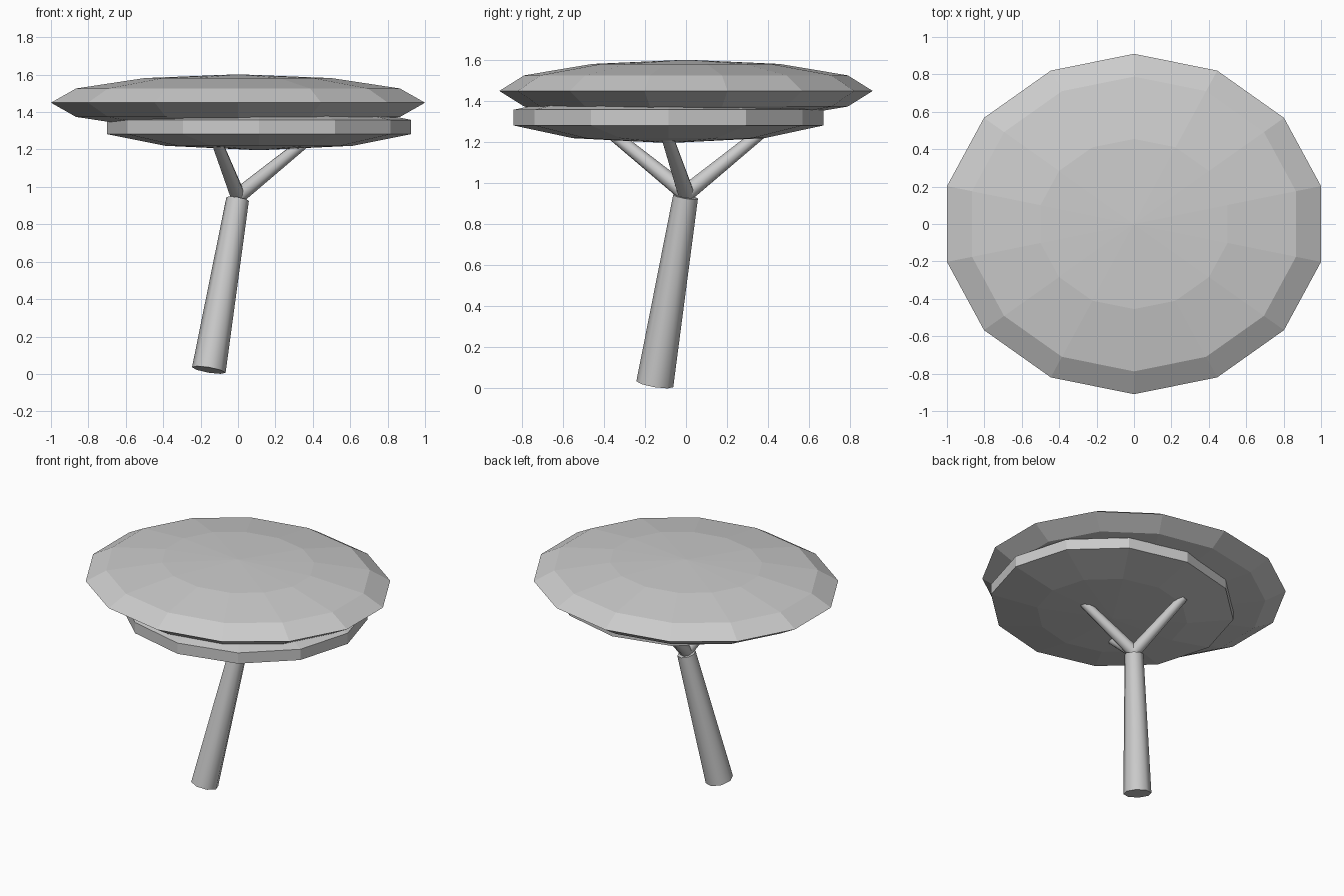
import bpy, bmesh
from math import sin, cos, pi
from mathutils import Vector

if "Cube" in bpy.data.objects:
    bpy.data.objects.remove(bpy.data.objects["Cube"])


def add_object(name, bm):
    bmesh.ops.recalc_face_normals(bm, faces=bm.faces)
    mesh = bpy.data.meshes.new(name)
    bm.to_mesh(mesh)
    bm.free()
    obj = bpy.data.objects.new(name, mesh)
    bpy.context.collection.objects.link(obj)
    return obj


def canopy(name, sides, rings, centre, radii):
    """Flat-shaded squashed globe with one meridian on the +y axis."""
    bm = bmesh.new()
    c = Vector(centre)

    def point(ring, side):
        t, a = pi * ring / rings, pi / 2 + 2 * pi * side / sides
        return c + Vector((radii[0] * sin(t) * cos(a),
                           radii[1] * sin(t) * sin(a),
                           radii[2] * cos(t)))

    top, bottom = bm.verts.new(point(0, 0)), bm.verts.new(point(rings, 0))
    loops = [[bm.verts.new(point(r, s)) for s in range(sides)]
             for r in range(1, rings)]
    for i in range(sides):
        j = (i + 1) % sides
        bm.faces.new((top, loops[0][i], loops[0][j]))
        bm.faces.new((bottom, loops[-1][j], loops[-1][i]))
        for a, b in zip(loops, loops[1:]):
            bm.faces.new((a[i], b[i], b[j], a[j]))
    return add_object(name, bm)


def limb(name, start, end, r1, r2, sides=8):
    """Tapered smooth-shaded cylinder between two points."""
    start, end = Vector(start), Vector(end)
    axis = end - start
    bm = bmesh.new()
    bmesh.ops.create_cone(bm, cap_ends=True, segments=sides,
                          radius1=r1, radius2=r2, depth=axis.length)
    obj = add_object(name, bm)
    obj.location = (start + end) / 2
    obj.rotation_euler = axis.to_track_quat('Z', 'Y').to_euler()
    for p in obj.data.polygons:
        p.use_smooth = len(p.vertices) == 4   # caps stay flat
    return obj


# Foliage: wide upper disc and smaller offset lower disc
canopy("upper_canopy", 14, 6, (0, 0, 1.45), (1 / cos(pi / 14), 0.91, 0.152))
canopy("lower_canopy", 12, 5, (0.112, -0.085, 1.32),
       (0.812 / sin(0.4 * pi), 0.755 / sin(0.4 * pi), 0.124))

# Leaning trunk
limb("trunk", (-0.156, -0.152, 0.021), (-0.002, -0.002, 0.935), 0.091, 0.061)

# Three branches spreading from the trunk top into the foliage
for i, (x, y) in enumerate([(0.315, -0.085), (-0.1, 0.315), (-0.1, -0.315)]):
    start, tip = Vector((0, 0, 0.95)), Vector((x, y, 1.205))
    limb(f"branch_{i + 1}", start, start.lerp(tip, 1.15), 0.042, 0.03)
